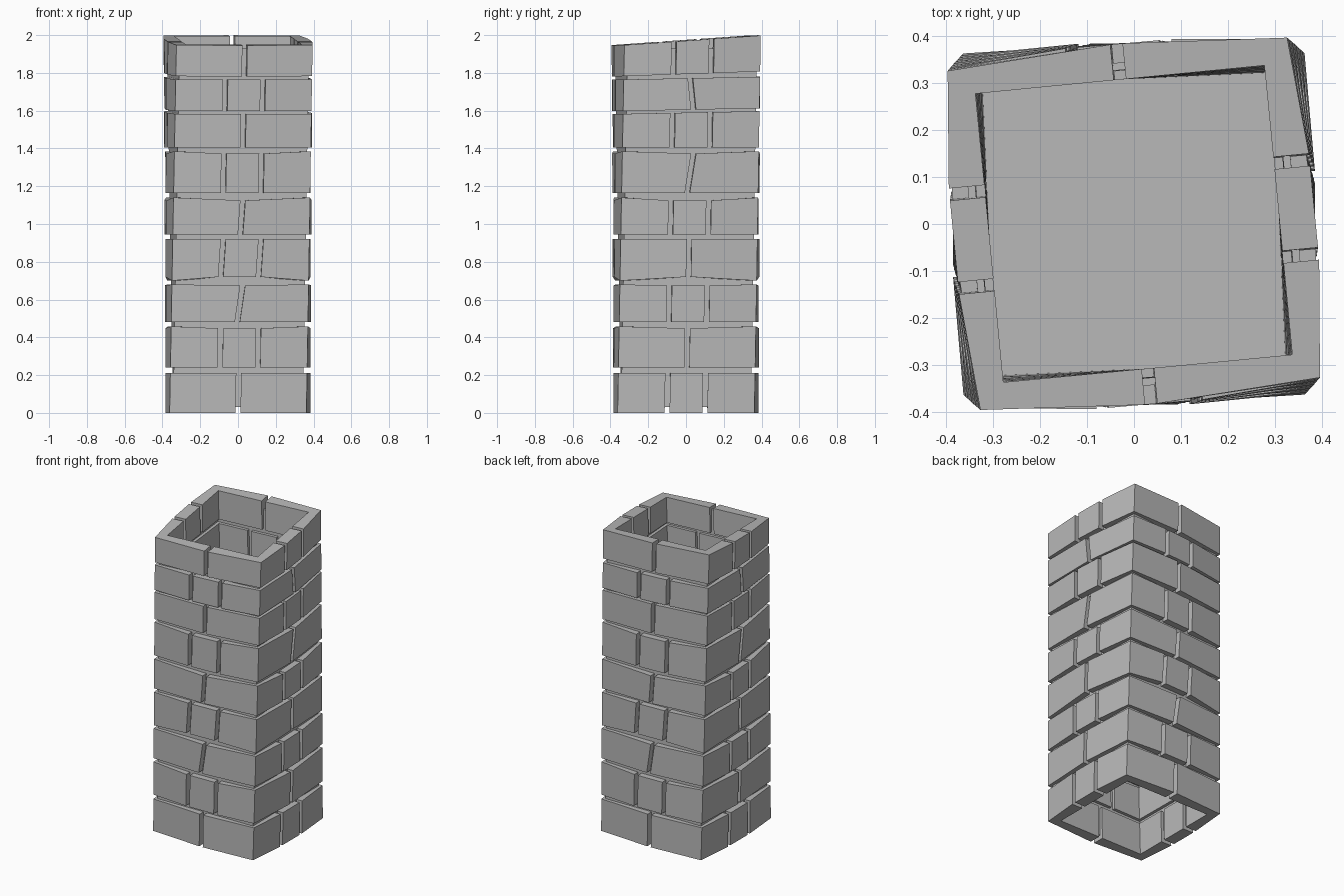
import bpy, bmesh, math
from mathutils import Vector, Matrix

cube = bpy.data.objects.get("Cube")
if cube:
    bpy.data.objects.remove(cube, do_unlink=True)

CORNER, BULGE, INNER = 0.362, 0.384, 0.308   # half widths of the wall
GAP = 0.013                                  # half the width of a joint
TWIST = math.radians(5.6) / 2                # turn per unit of height

stone = bpy.data.materials.new("grey_stone")
stone.use_nodes = True
stone.diffuse_color = (0.48, 0.48, 0.48, 1)
stone.node_tree.nodes["Principled BSDF"].inputs["Base Color"].default_value = (0.48, 0.48, 0.48, 1)


def twisted(x, y, z):
    return Matrix.Rotation(TWIST * z, 3, 'Z') @ Vector((x, y, z))


def finish(bm, name):
    bmesh.ops.recalc_face_normals(bm, faces=bm.faces)
    mesh = bpy.data.meshes.new(name)
    bm.to_mesh(mesh)
    bm.free()
    mesh.materials.append(stone)
    obj = bpy.data.objects.new(name, mesh)
    bpy.context.collection.objects.link(obj)


def prism(bm, low, high):
    """Join two matching outlines into a closed block."""
    a = [bm.verts.new(p) for p in low]
    b = [bm.verts.new(p) for p in high]
    n = len(a)
    bm.faces.new(a[::-1])
    bm.faces.new(b)
    for i in range(n):
        bm.faces.new((a[i], a[(i + 1) % n], b[(i + 1) % n], b[i]))


def on_side(side, along, out):
    """Plan point on a side: 0 front, 1 right, 2 back, 3 left."""
    p = Matrix.Rotation(side * math.pi / 2, 2) @ Vector((along, -out))
    return p.x, p.y


# Courses: bottom, top, front skew, side skew, top dip, bottom lift, bottom tilt, top tilt
courses = [
    (0.00, 0.212, 0, 0, 0, 0, 0, 0),
    (0.24, 0.458, 0, 0, 0.01, 0, 0, 0),
    (0.482, 0.68, 0.025, 0, 0.005, 0, 0, 0),
    (0.70, 0.92, 0.01, 0, 0, 0.02, 0, 0),
    (0.945, 1.14, 0.01, 0, 0.015, 0, 0, 0),
    (1.165, 1.385, 0, 0.03, 0.012, 0, 0, 0),
    (1.405, 1.59, 0, 0, 0, 0, 0, 0.02),
    (1.605, 1.772, 0, -0.02, 0, 0, 0.02, 0.02),
    (1.795, 1.9725, 0, 0, 0, 0, 0.035, 0.07),
]

for row, (z0, z1, front_skew, side_skew, dip, lift, tilt0, tilt1) in enumerate(courses):

    def joints(side):
        return (0,) if (side + row) % 2 == 0 else (-0.1, 0.1)

    def outline(points, top):
        """points: (side, along, out, at_joint) in plan order."""
        result = []
        for side, along, out, at_joint in points:
            if at_joint:
                along += (side_skew if side % 2 else front_skew) * (0.5 if top else -0.5)
            x, y = on_side(side, along, out)
            z = z1 + tilt1 * y if top else z0 + tilt0 * y
            if at_joint:
                z += -dip if top else lift
            result.append(twisted(x, y, z))
        return result

    bm = bmesh.new()
    for side in range(4):
        after = (side + 1) % 4
        a, b = joints(side)[-1] + GAP, joints(after)[0] - GAP
        # Corner stone wrapping two sides
        block = [(side, a, BULGE, True), (side, CORNER, CORNER, False), (after, b, BULGE, True),
                 (after, b, INNER, True), (side, INNER, INNER, False), (side, a, INNER, True)]
        prism(bm, outline(block, False), outline(block, True))
        # Middle stone on the sides with two joints
        if len(joints(side)) == 2:
            c, d = joints(side)[0] + GAP, joints(side)[1] - GAP
            block = [(side, c, BULGE, True), (side, d, BULGE, True),
                     (side, d, INNER, True), (side, c, INNER, True)]
            prism(bm, outline(block, False), outline(block, True))
    finish(bm, f"stone_course_{row + 1}")

# Thin recessed mortar wall inside the stones
bm = bmesh.new()
steps = 9
rings = []
for i in range(steps + 1):
    z = 0.03 + 1.9 * i / steps
    rings.append([[bm.verts.new(twisted(*on_side(s, h, h), z)) for s in range(4)]
                  for h in (0.328, 0.344)])
for low, high in zip(rings, rings[1:]):
    for k in range(2):
        for s in range(4):
            t = (s + 1) % 4
            bm.faces.new((low[k][s], low[k][t], high[k][t], high[k][s]))
for inner, outer in (rings[0], rings[-1]):
    for s in range(4):
        t = (s + 1) % 4
        bm.faces.new((inner[s], inner[t], outer[t], outer[s]))
finish(bm, "mortar_wall")

# Floor closing the shaft
bm = bmesh.new()
prism(bm, [twisted(*on_side(s, 0.33, 0.33), 0.92) for s in range(4)],
      [twisted(*on_side(s, 0.33, 0.33), 0.945) for s in range(4)])
finish(bm, "inner_floor")
